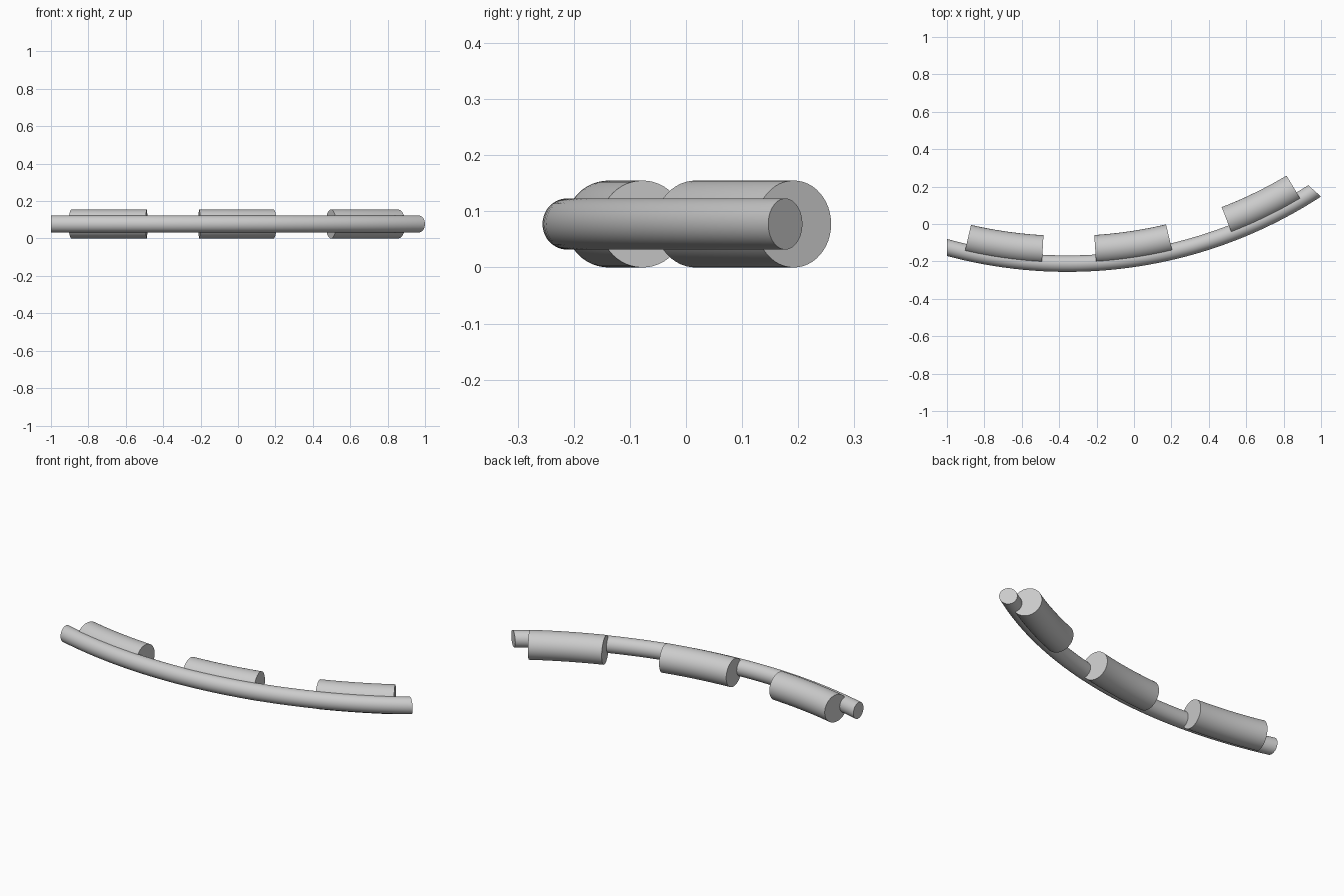
import bpy
import bmesh
from math import sin, cos, radians, pi

cube = bpy.data.objects.get("Cube")
if cube:
    bpy.data.objects.remove(cube, do_unlink=True)

# Shared bend centre and mid height
CENTRE_X, CENTRE_Y, MID_Z = -0.356, 2.228, 0.0775
SIDES = 48

grey = bpy.data.materials.new("light_grey")
grey.use_nodes = True
grey.diffuse_color = (0.6, 0.6, 0.6, 1)
bsdf = next(n for n in grey.node_tree.nodes if n.type == 'BSDF_PRINCIPLED')
bsdf.inputs["Base Color"].default_value = grey.diffuse_color


def bent_cylinder(name, bend, radius, start, end, steps, skew=0):
    """Sweep a round section along an arc; skew turns every section about z."""
    bm = bmesh.new()
    rings = []
    for i in range(steps + 1):
        a = radians(start + (end - start) * i / steps)
        b = a + radians(skew)
        x, y = CENTRE_X + bend * sin(a), CENTRE_Y - bend * cos(a)
        ring = []
        for k in range(SIDES):
            t = 2 * pi * k / SIDES
            out = radius * cos(t)
            ring.append(bm.verts.new((x + out * sin(b), y - out * cos(b),
                                      MID_Z + radius * sin(t))))
        rings.append(ring)
    for r0, r1 in zip(rings, rings[1:]):
        for k in range(SIDES):
            n = (k + 1) % SIDES
            bm.faces.new((r0[k], r0[n], r1[n], r1[k]))
    bm.faces.new(rings[0])
    bm.faces.new(rings[-1])
    bmesh.ops.recalc_face_normals(bm, faces=bm.faces)
    mesh = bpy.data.meshes.new(name)
    bm.to_mesh(mesh)
    bm.free()
    mesh.materials.append(grey)
    obj = bpy.data.objects.new(name, mesh)
    bpy.context.collection.objects.link(obj)
    bpy.ops.object.select_all(action='DESELECT')
    obj.select_set(True)
    bpy.context.view_layer.objects.active = obj
    bpy.ops.object.shade_smooth_by_angle(angle=radians(30))
    return obj


# Long thin rod, its left-hand cut facing straight along x
bent_cylinder("curved_rod", 2.44, 0.0455, -15.3, 32.8, 40, skew=15.3)

# Three thicker sleeves on the inside of the bend
for side, start, end in (("right", -13.0, -3.2),
                         ("middle", 3.6, 13.3),
                         ("left", 21.1, 30.75)):
    bent_cylinder(side + "_sleeve", 2.369, MID_Z, start, end, 12)
